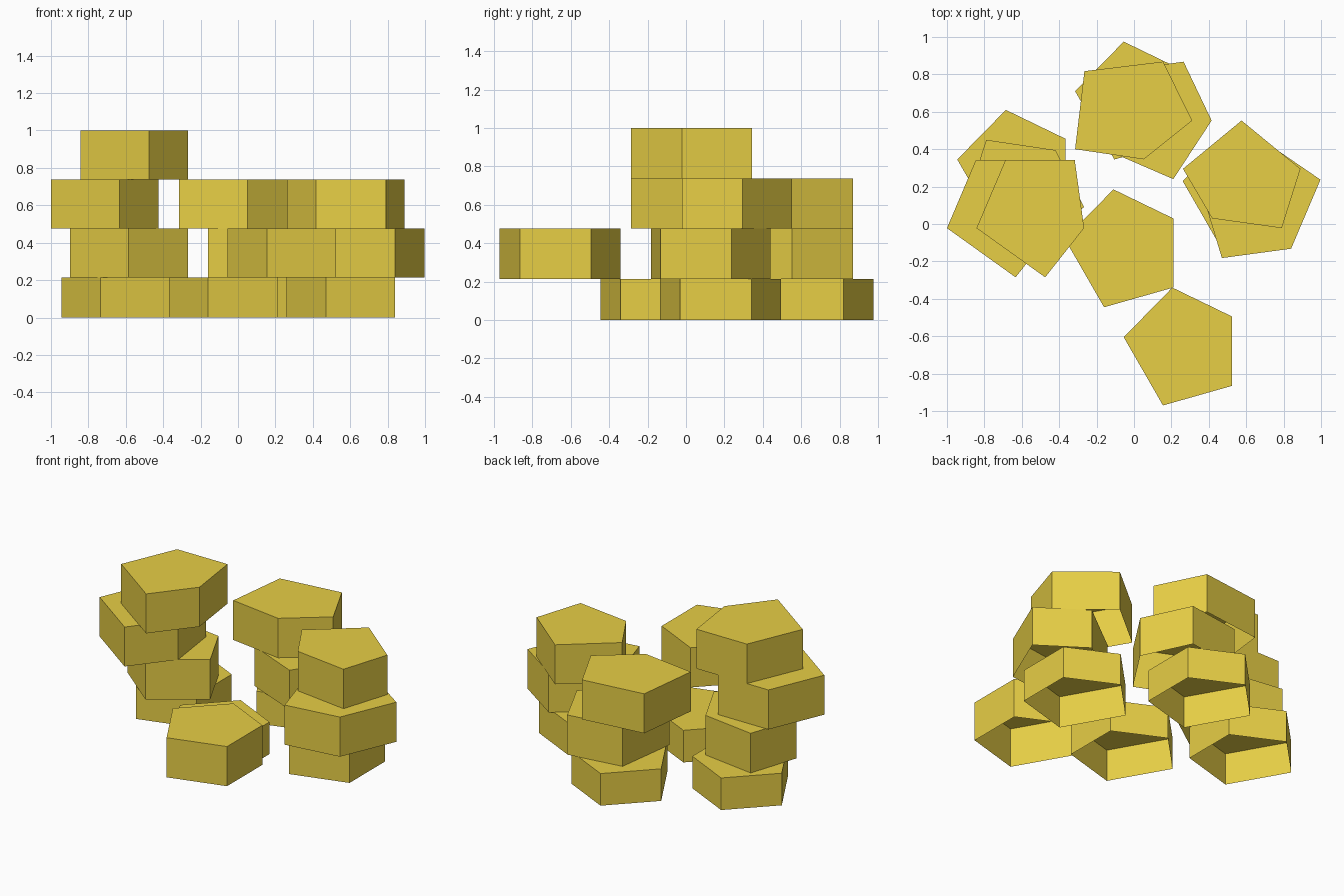
import bpy

if "Cube" in bpy.data.objects:
    bpy.data.objects.remove(bpy.data.objects["Cube"])

gold = bpy.data.materials.new("gold")
gold.diffuse_color = (0.80, 0.62, 0.06, 1)
gold.use_nodes = True
gold.node_tree.nodes["Principled BSDF"].inputs["Base Color"].default_value = gold.diffuse_color

# layer heights
Z = [0.0, 0.213, 0.476, 0.738, 1.0]


def shell(name, pts, layer, off=(0, 0)):
    """Five-sided block: capped top, walls, open underside (pts clockwise)."""
    pts = [(x + off[0], y + off[1]) for x, y in reversed(pts)]
    n = len(pts)
    verts = [(x, y, z) for z in (Z[layer], Z[layer + 1]) for x, y in pts]
    faces = [(i, (i + 1) % n, n + (i + 1) % n, n + i) for i in range(n)]
    faces.append(tuple(range(n, 2 * n)))
    me = bpy.data.meshes.new(name)
    me.from_pydata(verts, [], faces)
    me.materials.append(gold)
    bpy.context.collection.objects.link(bpy.data.objects.new(name, me))


# bottom layer: four blocks sharing one orientation
base = [(-0.11, 0.185), (0.21, 0.03), (0.21, -0.34), (-0.16, -0.445), (-0.37, -0.08)]
for name, off in (("base_middle", (0, 0)), ("base_left", (-0.575, 0.425)),
                  ("base_right", (0.63, 0.31)), ("base_back", (0.055, 0.79))):
    shell(name, base, 0, off)

# second layer
shell("second_front", base, 1, (0.315, -0.525))
shell("second_right", [(0.70, 0.44), (0.997, 0.237), (0.84, -0.132), (0.47, -0.182), (0.36, 0.18)], 1)
shell("second_back", [(0.265, 0.868), (0.415, 0.553), (0.21, 0.24), (-0.16, 0.40), (-0.105, 0.815)], 1)
shell("second_left", [(-0.79, 0.45), (-0.42, 0.395), (-0.267, 0.09), (-0.585, -0.135), (-0.897, 0.12)], 1)

# third layer
slab = [(-1.0, -0.022), (-0.845, 0.343), (-0.475, 0.343), (-0.425, -0.022), (-0.633, -0.285)]
shell("third_left", slab, 2)
shell("third_right", [(0.575, 0.553), (0.89, 0.295), (0.79, -0.022), (0.418, 0.03), (0.262, 0.295)], 2)
shell("third_back", [(-0.265, 0.817), (0.155, 0.868), (0.312, 0.553), (0.052, 0.346), (-0.315, 0.40)], 2)

# top block
shell("top_block", slab, 3, (0.158, 0))
